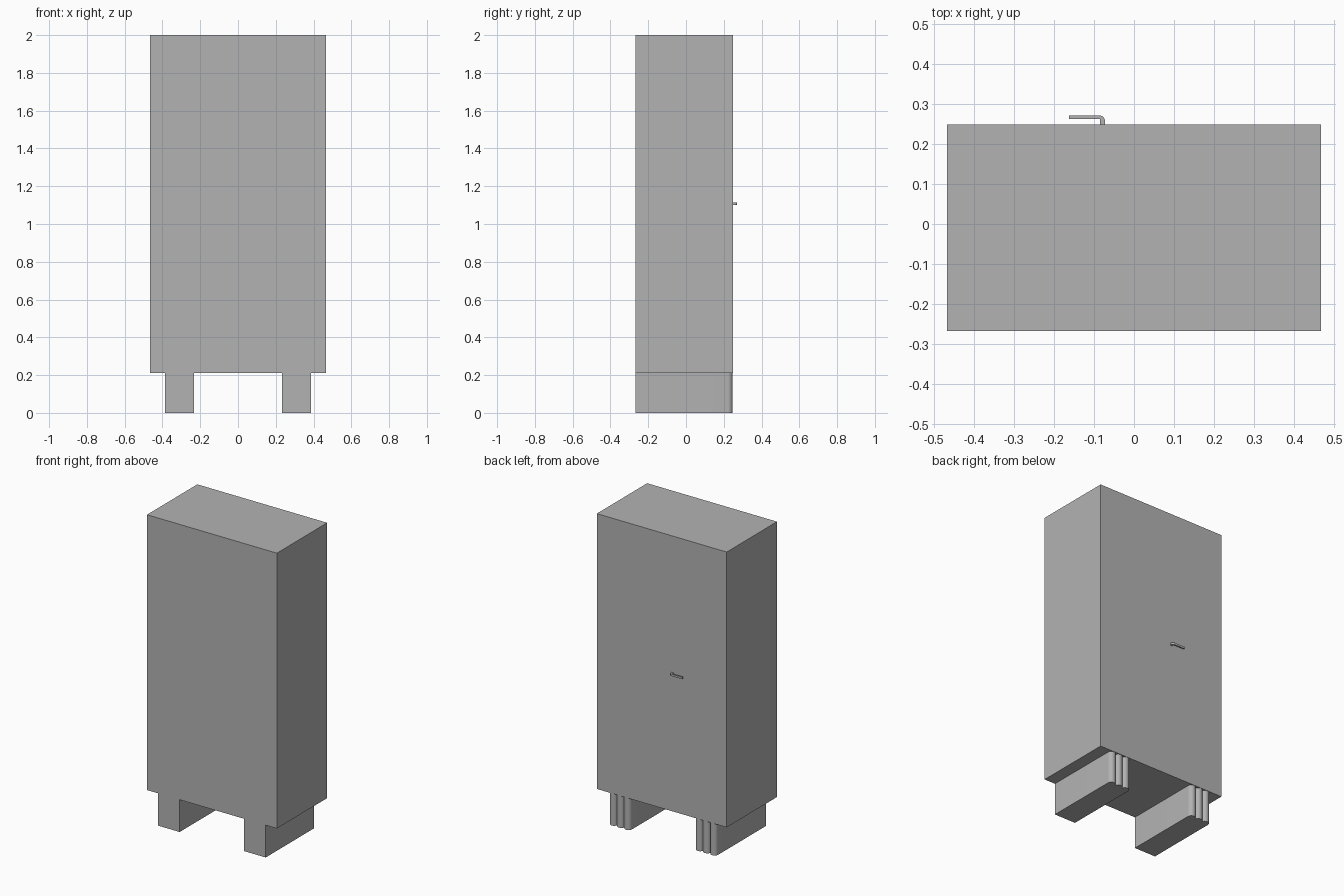
import bpy, bmesh, math

old = bpy.data.objects.get("Cube")
if old:
    bpy.data.objects.remove(old, do_unlink=True)

GREY = (0.45, 0.45, 0.45, 1)
grey = bpy.data.materials.new("plain grey")
grey.use_nodes = True
grey.diffuse_color = GREY
grey.node_tree.nodes["Principled BSDF"].inputs["Base Color"].default_value = GREY


def prism(name, outline, z0, z1, smooth=False):
    """Extrude a plan outline (x, y) from z0 up to z1."""
    bm = bmesh.new()
    base = bm.faces.new([bm.verts.new((x, y, z0)) for x, y in outline])
    top = bmesh.ops.extrude_face_region(bm, geom=[base])["geom"]
    verts = [v for v in top if isinstance(v, bmesh.types.BMVert)]
    bmesh.ops.translate(bm, verts=verts, vec=(0, 0, z1 - z0))
    bmesh.ops.recalc_face_normals(bm, faces=bm.faces)
    mesh = bpy.data.meshes.new(name)
    bm.to_mesh(mesh)
    bm.free()
    mesh.materials.append(grey)
    obj = bpy.data.objects.new(name, mesh)
    bpy.context.collection.objects.link(obj)
    if smooth:
        bpy.ops.object.select_all(action='DESELECT')
        obj.select_set(True)
        bpy.context.view_layer.objects.active = obj
        bpy.ops.object.shade_smooth_by_angle(angle=math.radians(30))
    return obj


def arc(cx, cy, rx, ry, start, end, steps):
    angles = [math.radians(start + (end - start) * i / steps) for i in range(steps + 1)]
    return [(cx + rx * math.cos(a), cy + ry * math.sin(a)) for a in angles]


FRONT, BACK, HALF, UNDER = -0.268, 0.249, 0.467, 0.21

# Cabinet body
prism("cabinet_body", [(-HALF, FRONT), (HALF, FRONT), (HALF, BACK), (-HALF, BACK)], UNDER, 2)

# Base runners, each ending in three rounded flutes at the back
INNER, OUTER = 0.232, 0.387
r = (OUTER - INNER) / 6
for side, name in ((1, "left_runner"), (-1, "right_runner")):
    plan = [(INNER, FRONT), (OUTER, FRONT)]
    for i in range(3):
        flute = arc(OUTER - r * (2 * i + 1), BACK - 0.002 - r, r, r, 0, 180, 16)
        plan += flute if i == 0 else flute[1:]
    prism(name, [(side * x, y) for x, y in plan], 0, UNDER, smooth=True)

# Door handle: a short stem bending into a lever
lever = [(-0.085, BACK)]
lever += arc(-0.085, BACK + 0.006, 0.013, 0.016, 0, 90, 10)
lever += [(-0.163, 0.271), (-0.163, 0.263), (-0.085, 0.263)]
lever.insert(1, (-0.072, BACK))
prism("door_handle", lever, 1.1, 1.113, smooth=True)
